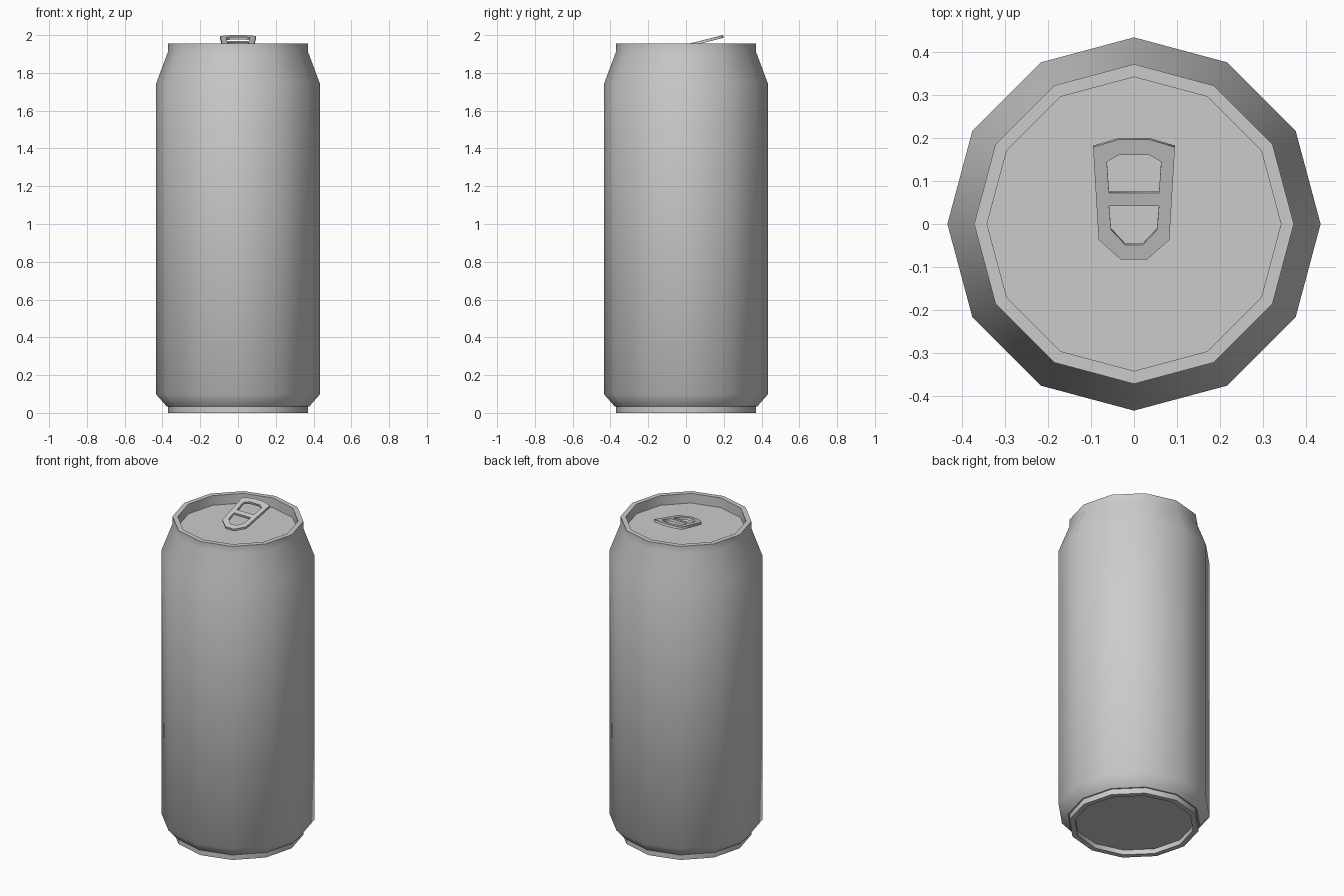
import bpy, bmesh, math

if "Cube" in bpy.data.objects:
    bpy.data.objects.remove(bpy.data.objects["Cube"])

SIDES = 12


def shade(obj, degrees):
    bpy.ops.object.select_all(action='DESELECT')
    obj.select_set(True)
    bpy.context.view_layer.objects.active = obj
    bpy.ops.object.shade_smooth_by_angle(angle=math.radians(degrees))


def lathe(name, profile, degrees):
    """Turn a (radius, z) profile into a 12-sided solid; both ends are capped."""
    bm = bmesh.new()
    rings = []
    for r, z in profile:
        rings.append([bm.verts.new((r * math.cos(i * math.tau / SIDES),
                                    r * math.sin(i * math.tau / SIDES), z))
                      for i in range(SIDES)])
    for a, b in zip(rings, rings[1:]):
        for i in range(SIDES):
            j = (i + 1) % SIDES
            bm.faces.new((a[i], a[j], b[j], b[i]))
    bm.faces.new(rings[0][::-1])
    bm.faces.new(rings[-1])
    bmesh.ops.recalc_face_normals(bm, faces=bm.faces)
    mesh = bpy.data.meshes.new(name)
    bm.to_mesh(mesh)
    bm.free()
    obj = bpy.data.objects.new(name, mesh)
    bpy.context.collection.objects.link(obj)
    shade(obj, degrees)
    return obj


# Can body: recessed base, foot ring, chamfer, wall, shoulder, rim, recessed lid
lathe("can_body", [
    (0.338, 0.03), (0.338, 0.0), (0.37, 0.0), (0.37, 0.035), (0.378, 0.035),
    (0.433, 0.097), (0.433, 1.745), (0.371, 1.91), (0.371, 1.955),
    (0.341, 1.955), (0.341, 1.895)], 46)


def mirrored(half):
    """Complete a right-hand outline by mirroring it across x = 0."""
    return half + [(-x, y) for x, y in reversed(half)]


# Pull tab: outline with two finger holes, extruded and tilted up at the back
outlines = [
    mirrored([(0.035, 0.198), (0.095, 0.18), (0.082, -0.035), (0.03, -0.081)]),
    mirrored([(0.035, 0.162), (0.063, 0.146), (0.058, 0.074)]),
    mirrored([(0.058, 0.044), (0.053, -0.012), (0.02, -0.047)]),
]
THICK, SLOPE = 0.015, 0.25
curve = bpy.data.curves.new("pull_tab_outline", 'CURVE')
curve.dimensions = '2D'
curve.fill_mode = 'BOTH'
curve.extrude = THICK / 2
for pts in outlines:
    s = curve.splines.new('POLY')
    s.points.add(len(pts) - 1)
    for p, (x, y) in zip(s.points, pts):
        p.co = (x, y / math.cos(math.atan(SLOPE)), 0, 1)
    s.use_cyclic_u = True
tab = bpy.data.objects.new("pull_tab", curve)
bpy.context.collection.objects.link(tab)
tab.rotation_euler.x = math.atan(SLOPE)
tab.location.z = 2.0 - 0.198 * SLOPE - THICK / 2 * math.cos(math.atan(SLOPE))
bpy.ops.object.select_all(action='DESELECT')
tab.select_set(True)
bpy.context.view_layer.objects.active = tab
bpy.ops.object.convert(target='MESH')
